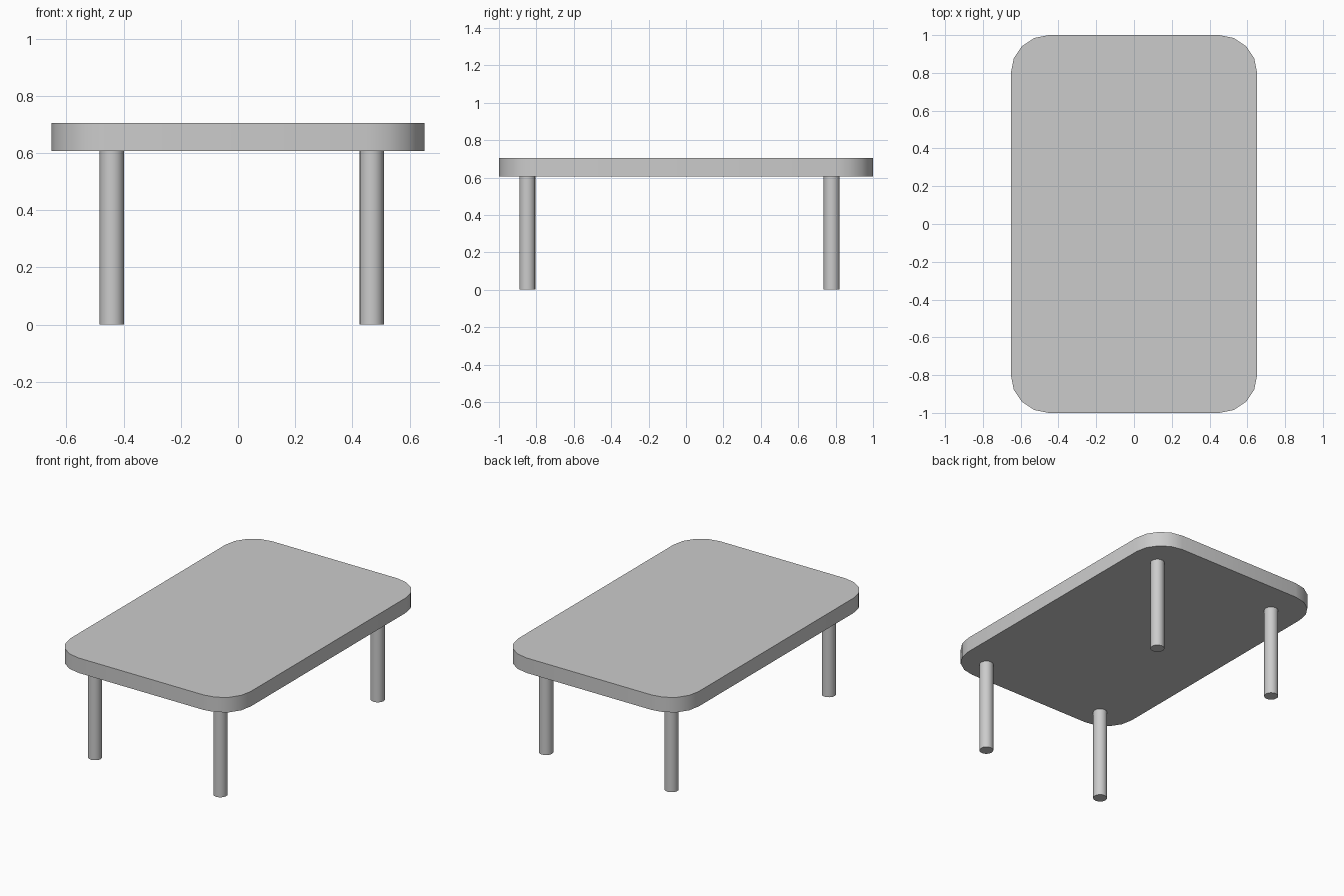
import bpy, bmesh
from math import radians

cube = bpy.data.objects.get("Cube")
if cube:
    bpy.data.objects.remove(cube, do_unlink=True)

HALF_X, HALF_Y = 0.652, 1.0
TOP, UNDERSIDE = 0.704, 0.606
CORNER = 0.2
LEG_RADIUS = 0.043

grey = bpy.data.materials.new("plain grey")
grey.use_nodes = True
colour = (0.6, 0.6, 0.6, 1)
grey.diffuse_color = colour
grey.node_tree.nodes["Principled BSDF"].inputs["Base Color"].default_value = colour


def finish(obj, name):
    obj.name = obj.data.name = name
    obj.data.materials.append(grey)
    bpy.ops.object.select_all(action="DESELECT")
    obj.select_set(True)
    bpy.context.view_layer.objects.active = obj
    bpy.ops.object.shade_smooth_by_angle(angle=radians(40))


# Tabletop: a slab with its four upright edges rounded
mesh = bpy.data.meshes.new("tabletop")
bm = bmesh.new()
bmesh.ops.create_cube(bm, size=1)
bmesh.ops.scale(bm, vec=(2 * HALF_X, 2 * HALF_Y, TOP - UNDERSIDE), verts=bm.verts)
bmesh.ops.translate(bm, vec=(0, 0, (TOP + UNDERSIDE) / 2), verts=bm.verts)
upright = [e for e in bm.edges if abs(e.verts[0].co.z - e.verts[1].co.z) > 0.01]
bmesh.ops.bevel(bm, geom=upright, offset=CORNER, segments=4, profile=0.5, affect="EDGES")
bm.to_mesh(mesh)
bm.free()
tabletop = bpy.data.objects.new("tabletop", mesh)
bpy.context.collection.objects.link(tabletop)
finish(tabletop, "tabletop")

# Four round legs, set slightly off centre under the top
for side, x in (("right", -0.441), ("left", 0.467)):
    for end, y in (("front", -0.848), ("back", 0.779)):
        bpy.ops.mesh.primitive_cylinder_add(
            vertices=16, radius=LEG_RADIUS, depth=UNDERSIDE,
            location=(x, y, UNDERSIDE / 2))
        finish(bpy.context.object, f"{end}_{side}_leg")
